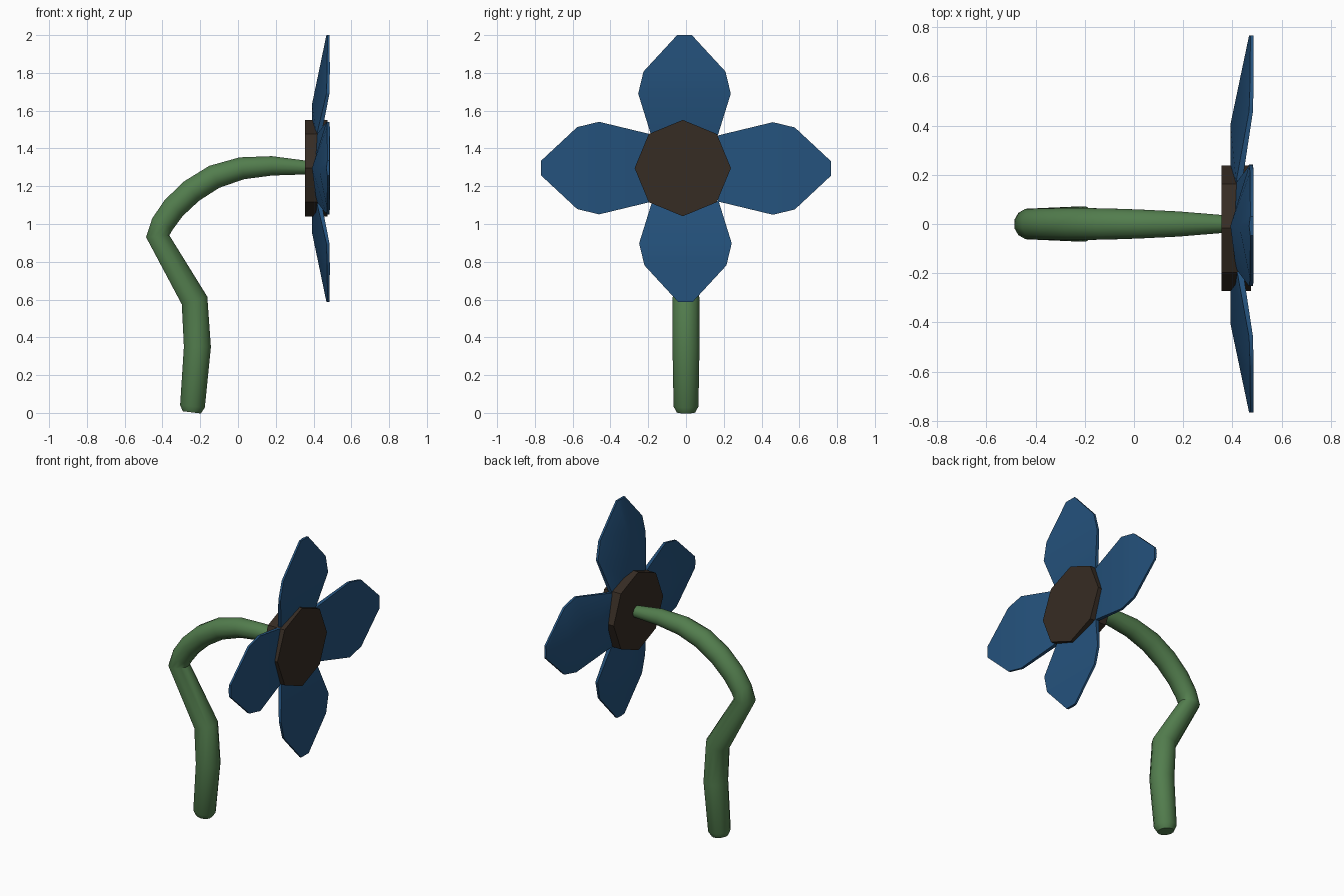
import bpy, bmesh, math
from mathutils import Vector

if "Cube" in bpy.data.objects:
    bpy.data.objects.remove(bpy.data.objects["Cube"])


def material(name, rgb):
    m = bpy.data.materials.new(name)
    m.diffuse_color = (*rgb, 1)
    m.use_nodes = True
    m.node_tree.nodes["Principled BSDF"].inputs["Base Color"].default_value = m.diffuse_color
    return m


GREEN = material("stem green", (0.085, 0.205, 0.075))
BLUE = material("petal blue", (0.018, 0.085, 0.205))
BROWN = material("centre brown", (0.037, 0.025, 0.017))


def finish(bm, name, mat, angle=None):
    bmesh.ops.recalc_face_normals(bm, faces=bm.faces[:])
    me = bpy.data.meshes.new(name)
    bm.to_mesh(me)
    bm.free()
    me.materials.append(mat)
    ob = bpy.data.objects.new(name, me)
    bpy.context.collection.objects.link(ob)
    if angle:
        bpy.ops.object.select_all(action='DESELECT')
        ob.select_set(True)
        bpy.context.view_layer.objects.active = ob
        bpy.ops.object.shade_smooth_by_angle(angle=math.radians(angle))
    return ob


# Stem: rings swept along a bent path of (x, z, radius)
path = [(-0.245, 0.003, 0.05), (-0.241, 0.035, 0.068), (-0.215, 0.35, 0.074),
        (-0.23, 0.595, 0.073), (-0.425, 0.935, 0.064), (-0.40, 1.0, 0.064),
        (-0.34, 1.085, 0.066), (-0.245, 1.175, 0.067), (-0.125, 1.25, 0.066),
        (0.02, 1.295, 0.061), (0.18, 1.308, 0.053), (0.38, 1.298, 0.036)]
SIDES = 12
bm = bmesh.new()
rings = []
for i, (x, z, r) in enumerate(path):
    a, b = path[max(i - 1, 0)], path[min(i + 1, len(path) - 1)]
    d_in = Vector((x - a[0], z - a[1])).normalized()
    d_out = Vector((b[0] - x, b[1] - z)).normalized()
    t = (d_in + d_out).normalized()
    side = Vector((t.y, 0, -t.x))
    ring = []
    for k in range(SIDES):
        w = math.tau * (k + 0.5) / SIDES
        ring.append(bm.verts.new(Vector((x, 0, z)) + side * r * math.cos(w)
                                 + Vector((0, r * math.sin(w), 0))))
    rings.append(ring)
for a, b in zip(rings, rings[1:]):
    for k in range(SIDES):
        n = (k + 1) % SIDES
        bm.faces.new((a[k], a[n], b[n], b[k]))
bm.faces.new(rings[0])
bm.faces.new(rings[-1])
finish(bm, "stem", GREEN, 50)

# Flower centre: octagonal disc facing +x
bm = bmesh.new()
front, back = [], []
for k in range(8):
    w = math.tau * k / 8
    y, z = -0.017 + 0.255 * math.cos(w), 1.296 + 0.255 * math.sin(w)
    back.append(bm.verts.new((0.355, y, z)))
    front.append(bm.verts.new((0.475, y, z)))
for k in range(8):
    n = (k + 1) % 8
    bm.faces.new((back[k], back[n], front[n], front[k]))
bm.faces.new(front)
bm.faces.new(back)
finish(bm, "flower_centre", BROWN)


# Petal: flat leaning front, thin rim, ridged back
# rows are (rim distance, half width, ridge distance, front x, rim back x, ridge x)
def petal(name, rows, centre, angle):
    out = Vector((0, math.cos(angle), math.sin(angle)))
    across = Vector((0, -math.sin(angle), math.cos(angle)))
    bm = bmesh.new()

    def v(x, r, s):
        return bm.verts.new(Vector((x, *centre)) + out * r + across * s)

    loops = [[v(f, r, -s), v(f, r, s), v(e, r, s), v(g, rr, 0), v(e, r, -s)]
             for r, s, rr, f, e, g in rows]
    for a, b in zip(loops, loops[1:]):
        for k in range(5):
            n = (k + 1) % 5
            bm.faces.new((a[k], a[n], b[n], b[k]))
    bm.faces.new(loops[0])
    bm.faces.new(loops[-1])
    finish(bm, name, BLUE, 30)


def petal_rows(wide, shoulder, tip):
    return [(0.17, 0.175, 0.17, 0.440, 0.415, 0.393),
            (wide, 0.245, wide - 0.055, 0.484, 0.468, 0.392),
            (shoulder, 0.217, shoulder, 0.486, 0.472, 0.428),
            (tip, 0.039, tip, 0.485, 0.473, 0.468)]


tall = petal_rows(0.395, 0.512, 0.705)
wide = petal_rows(0.46, 0.576, 0.767)
petal("petal_right", wide, (0.0, 1.294), 0)
petal("petal_top", tall, (-0.008, 1.295), math.pi / 2)
petal("petal_left", wide, (0.0, 1.296), math.pi)
petal("petal_bottom", tall, (-0.003, 1.293), -math.pi / 2)
